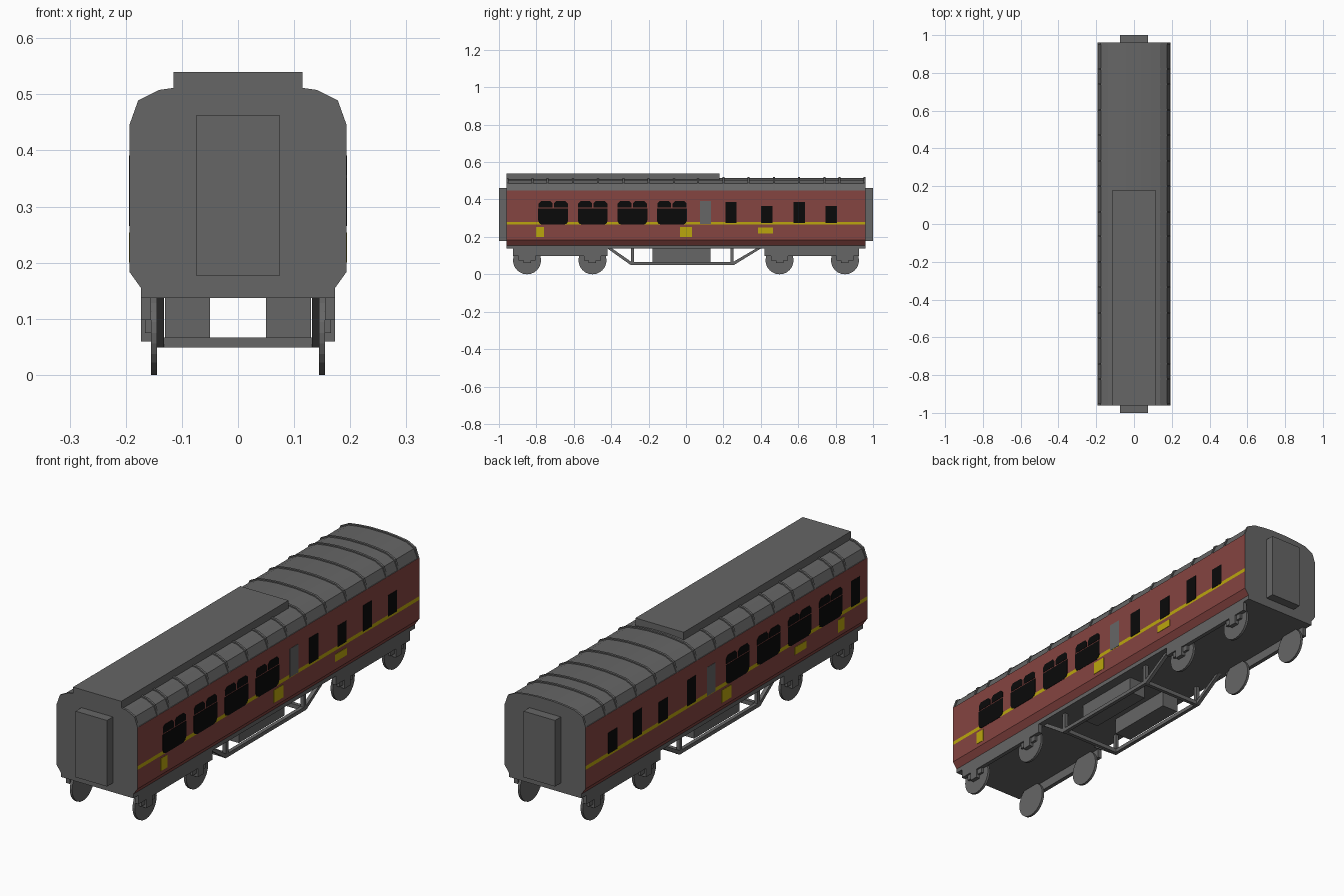
import bpy, bmesh, math

if "Cube" in bpy.data.objects:
    bpy.data.objects.remove(bpy.data.objects["Cube"])

def material(name, rgb):
    m = bpy.data.materials.new(name)
    m.diffuse_color = (*rgb, 1)
    m.use_nodes = True
    m.node_tree.nodes["Principled BSDF"].inputs["Base Color"].default_value = m.diffuse_color
    return m

GREY = material("dark grey", (0.133, 0.133, 0.133))
RED = material("maroon", (0.235, 0.058, 0.052))
YELLOW = material("lining yellow", (0.50, 0.38, 0.004))
BLACK = material("window black", (0.003, 0.003, 0.003))

def finish(name, bm, *mats):
    bmesh.ops.recalc_face_normals(bm, faces=bm.faces)
    me = bpy.data.meshes.new(name)
    bm.to_mesh(me)
    bm.free()
    for m in mats:
        me.materials.append(m)
    ob = bpy.data.objects.new(name, me)
    bpy.context.collection.objects.link(ob)
    return ob

def prism(name, pts, a, b, axis, mat):
    """Extrude a 2D outline along x (points are y,z) or y (points are x,z)."""
    bm = bmesh.new()
    place = (lambda p, t: (t, p[0], p[1])) if axis == "x" else (lambda p, t: (p[0], t, p[1]))
    ends = [[bm.verts.new(place(p, t)) for p in pts] for t in (a, b)]
    bm.faces.new(ends[0])
    bm.faces.new(ends[1][::-1])
    n = len(pts)
    for i in range(n):
        j = (i + 1) % n
        bm.faces.new((ends[0][i], ends[0][j], ends[1][j], ends[1][i]))
    return finish(name, bm, mat)

def box(name, x0, x1, y0, y1, z0, z1, mat=GREY):
    return prism(name, [(x0, z0), (x1, z0), (x1, z1), (x0, z1)], y0, y1, "y", mat)

def both(half):
    """Mirror a half outline across x = 0."""
    return half + [(-x, z) for x, z in reversed(half)]

# Body shell: red sides, yellow waist stripe, grey roof, ends and sole bars
roof = [(0.190, 0.447), (0.174, 0.485), (0.138, 0.503), (0.09, 0.510), (0.04, 0.514)]
side = [(0.173, 0.137), (0.173, 0.155), (0.193, 0.183), (0.193, 0.265), (0.193, 0.281), (0.193, 0.447)]
body = prism("carriage_body", both(side + roof), -0.96, 0.96, "y", GREY)
body.data.materials.append(RED)
body.data.materials.append(YELLOW)
for f in body.data.polygons:
    z = f.center.z
    if abs(f.normal.x) > 0.7 and 0.157 < z < 0.447:
        f.material_index = 2 if 0.265 < z < 0.281 else 1

# End caps of the roof, slightly proud, and the roof ribs
rib = [(0.188, 0.447), (0.193, 0.447), (0.178, 0.489), (0.140, 0.508), (0.09, 0.515), (0.04, 0.519)]
for s in (-1, 1):
    for y in (0.065, 0.20, 0.335, 0.47, 0.605, 0.74, 0.82, 0.955):
        prism("roof_rib", both(rib), s * y - 0.005, s * y + 0.005, "y", GREY)
box("roof_duct", -0.115, 0.115, -0.96, 0.18, 0.49, 0.54)

# Gangway connectors
for y0, y1 in ((-1, -0.95), (0.95, 1)):
    box("gangway", -0.075, 0.075, y0, y1, 0.177, 0.462)

def plate(name, s, y0, y1, z0, z1, mat, low=0.0, high=0.0, out=0.0015):
    """Thin plate on side s with cut lower and upper corners."""
    a, b = low, high
    pts = [(y0 + a, z0), (y1 - a, z0)]
    if a:
        pts += [(y1 - a * .3, z0 + a * .3), (y1, z0 + a)]
    else:
        pts = [(y0, z0), (y1, z0)]
    pts += [(y1, z1 - b), (y1 - b, z1), (y0 + b, z1), (y0, z1 - b)] if b else [(y1, z1), (y0, z1)]
    if a:
        pts += [(y0, z0 + a), (y0 + a * .3, z0 + a * .3)]
    prism(name, pts, s * 0.192, s * (0.193 + out), "x", mat)

for s in (-1, 1):
    # Large windows with a pair of top lights
    for i in range(4):
        c = -0.71 + i * 0.2115
        plate("large_window", s, c - 0.08, c + 0.08, 0.265, 0.351, BLACK, low=0.022)
        for k in (-1, 1):
            inner, outer = c + k * 0.004, c + k * 0.078
            y0, y1 = min(inner, outer), max(inner, outer)
            plate("top_light", s, y0, y1, 0.356, 0.391, BLACK, high=0.012)
    # Frosted pane and small corridor windows
    plate("frosted_window", s, 0.075, 0.133, 0.268, 0.391, GREY)
    smalls = [(0.24, 0.387), (0.432, 0.366), (0.606, 0.387), (0.776, 0.366)]
    if s < 0:
        smalls.append((-0.878, 0.387))
    for c, top in smalls:
        plate("small_window", s, c - 0.03, c + 0.03, 0.275, top, BLACK)
    # Yellow number panels
    plate("end_panel", s, -0.803, -0.760, 0.20, 0.254, YELLOW)
    plate("centre_panel", s, -0.032, 0.032, 0.20, 0.254, YELLOW)
    c = 0.425 if s > 0 else -0.505
    plate("wide_panel", s, c - 0.04, c + 0.04, 0.217, 0.249, YELLOW)

    # Bogies: side frames, axle boxes and thin disc wheels
    for d in (-1, 1):
        y0, y1 = sorted((d * 0.42, d * 0.925))
        box("bogie_frame", s * 0.155, s * 0.173, y0, y1, 0.098, 0.14)
        for y in (d * 0.5, d * 0.85):
            for k in (-1, 1):
                box("axle_guard", s * 0.155, s * 0.166, y + k * 0.032 - 0.014, y + k * 0.032 + 0.014, 0.075, 0.1)
            box("axle_box", s * 0.155, s * 0.173, y - 0.02, y + 0.02, 0.06, 0.1)
            wheel = [(y + 0.075 * math.cos(t * math.pi / 12), 0.075 + 0.075 * math.sin(t * math.pi / 12))
                     for t in range(24)]
            prism("wheel", wheel, s * 0.144, s * 0.155, "x", GREY)

    # Underframe truss: bottom rail, sloping ends and posts
    xa, xb = s * 0.132, s * 0.148
    truss = [(-0.42, 0.138), (-0.295, 0.049), (0.255, 0.049), (0.40, 0.138),
             (0.375, 0.138), (0.25, 0.065), (-0.29, 0.065), (-0.395, 0.138)]
    prism("truss", truss, xa, xb, "x", GREY)
    for y in (-0.285, 0.245):
        box("truss_post", xa, xb, y - 0.008, y + 0.008, 0.055, 0.138)

    # Equipment boxes
    box("equipment_box", s * 0.05, s * 0.13, -0.18, 0.13, 0.066, 0.138)

# Cross beams joining the trusses
for y in (-0.285, 0.245):
    box("cross_beam", -0.14, 0.14, y - 0.008, y + 0.008, 0.049, 0.067)
